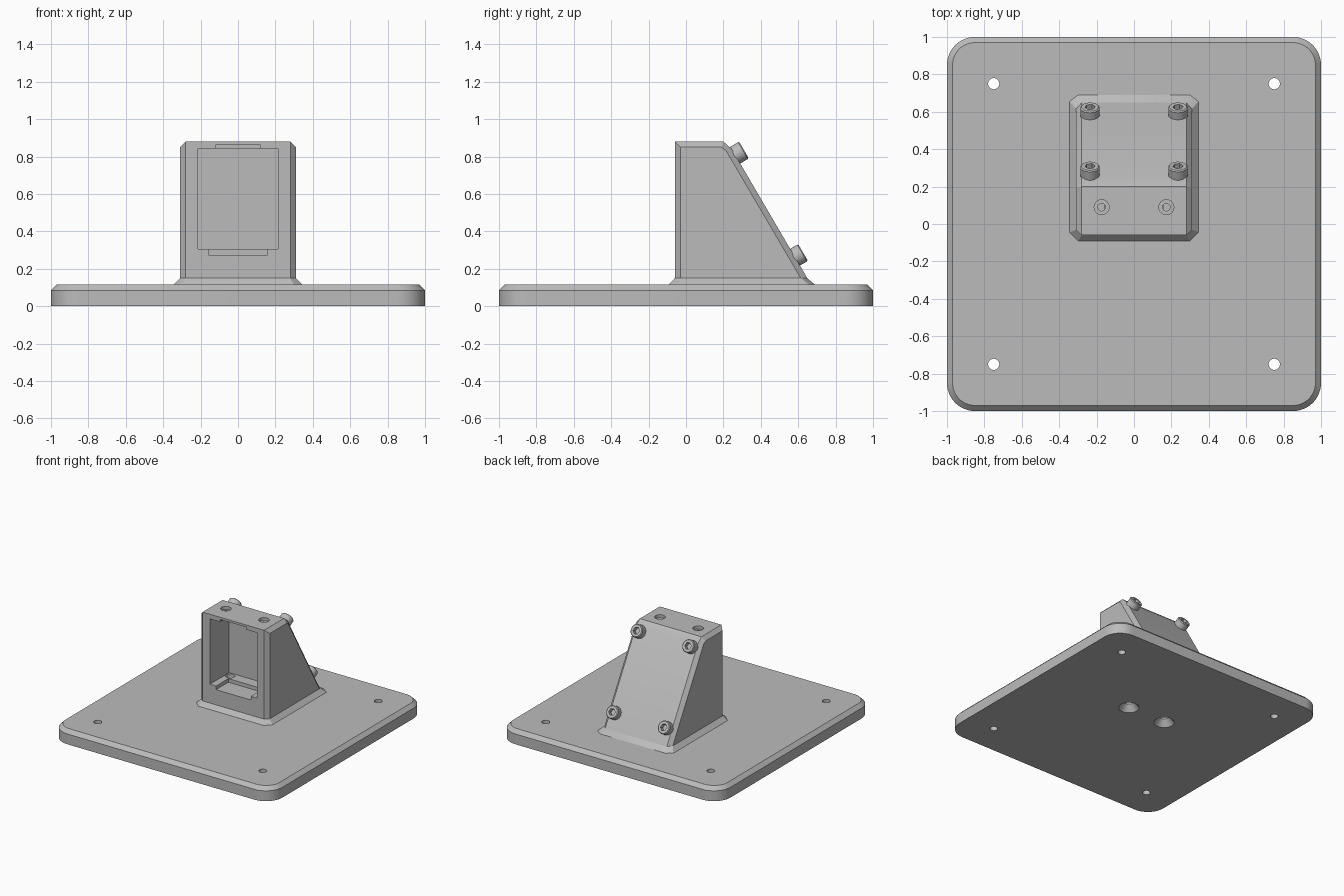
import bpy, bmesh
from math import cos, sin, pi
from mathutils import Vector

cube = bpy.data.objects.get("Cube")
if cube:
    bpy.data.objects.remove(cube, do_unlink=True)

GREY = (0.5, 0.5, 0.5, 1)
grey = bpy.data.materials.new("plain_grey")
grey.use_nodes = True
grey.diffuse_color = GREY
grey.node_tree.nodes["Principled BSDF"].inputs["Base Color"].default_value = GREY


def loft(name, rings):
    """Closed solid through rings with equal point counts."""
    bm = bmesh.new()
    loops = [[bm.verts.new(p) for p in ring] for ring in rings]
    n = len(loops[0])
    for a, b in zip(loops, loops[1:]):
        for i in range(n):
            j = (i + 1) % n
            bm.faces.new((a[i], a[j], b[j], b[i]))
    bm.faces.new(loops[0][::-1])
    bm.faces.new(loops[-1])
    bmesh.ops.recalc_face_normals(bm, faces=bm.faces)
    mesh = bpy.data.meshes.new(name)
    bm.to_mesh(mesh)
    bm.free()
    mesh.materials.append(grey)
    obj = bpy.data.objects.new(name, mesh)
    bpy.context.collection.objects.link(obj)
    return obj


def lathe(name, base, axis, profile, sides=32):
    """Turned solid; profile holds (radius, distance along axis)."""
    base, axis = Vector(base), Vector(axis).normalized()
    u = axis.orthogonal().normalized()
    v = axis.cross(u)
    turn = [2 * pi * i / sides for i in range(sides)]
    return loft(name, [[base + axis * d + (u * cos(t) + v * sin(t)) * r for t in turn]
                       for r, d in profile])


def box(name, x, y0, y1, z0, z1):
    return loft(name, [[(-x, y0, z), (x, y0, z), (x, y1, z), (-x, y1, z)] for z in (z0, z1)])


def rounded_square(half, radius, z):
    ring = []
    for k, (sx, sy) in enumerate(((1, 1), (-1, 1), (-1, -1), (1, -1))):
        for i in range(13):
            t = (k + i / 12) * pi / 2
            c = half - radius
            ring.append((sx * c + radius * cos(t), sy * c + radius * sin(t), z))
    return ring


def octagon(x_in, x_out, y0, y1, y2, y3, z):
    half = [(x_in, y0), (x_out, y1), (x_out, y2), (x_in, y3)]
    return [(x, y, z) for x, y in half] + [(-x, y, z) for x, y in half[::-1]]


def cut(obj, cutters):
    """Subtract every cutter and bake the result."""
    for c in cutters:
        c.hide_render = True
        m = obj.modifiers.new("cut", 'BOOLEAN')
        m.operation, m.solver, m.object = 'DIFFERENCE', 'EXACT', c
    deps = bpy.context.evaluated_depsgraph_get()
    mesh = bpy.data.meshes.new_from_object(obj.evaluated_get(deps))
    obj.modifiers.clear()
    obj.data = mesh


# Base plate with rounded corners and a chamfered rim
base = loft("base_plate", [rounded_square(1, 0.15, 0), rounded_square(1, 0.15, 0.085),
                           rounded_square(0.97, 0.12, 0.115)])

# Sloped-back tower, with chamfered side outlines
outer = [(-0.06, 0.1), (-0.06, 0.88), (0.2, 0.88), (0.245, 0.84), (0.678, 0.1)]
inner = [(-0.03, 0.1), (-0.03, 0.85), (0.19, 0.85), (0.215, 0.83), (0.643, 0.1)]
tower = loft("tower", [[(x, y, z) for y, z in prof] for x, prof in
                       ((-0.31, inner), (-0.28, outer), (0.28, outer), (0.31, inner))])

# Flared foot around the tower
foot = loft("tower_foot", [octagon(0.298, 0.345, -0.092, -0.045, 0.655, 0.69, 0.1),
                           octagon(0.298, 0.345, -0.092, -0.045, 0.655, 0.69, 0.115),
                           octagon(0.28, 0.31, -0.06, -0.03, 0.615, 0.648, 0.15)])

# Cutters for the corner holes, countersunk holes, top holes and front pocket
corner_holes = [lathe("corner_hole_cutter", (x, y, -0.1), (0, 0, 1), [(0.03, 0), (0.03, 0.4)])
                for x in (-0.75, 0.75) for y in (-0.75, 0.75)]
bottom_holes, top_holes = [], []
for x in (-0.173, 0.173):
    bottom_holes.append(lathe("bottom_hole_cutter", (x, 0.147, 0), (0, 0, 1),
                              [(0.085, -0.01), (0.035, 0.05), (0.035, 0.35)]))
    top_holes.append(lathe("top_hole_cutter", (x, 0.09, 0.9), (0, 0, -1),
                           [(0.04, 0), (0.04, 0.045), (0.02, 0.045), (0.02, 0.1)]))
pocket = [box("pocket_cutter", 0.213, -0.2, 0.19, 0.305, 0.842),
          box("top_notch_cutter", 0.12, -0.2, 0.03, 0.8, 0.862),
          box("bottom_notch_cutter", 0.158, -0.2, 0.1, 0.275, 0.35)]

cut(base, corner_holes + bottom_holes)
cut(foot, bottom_holes)
cut(tower, pocket + bottom_holes + top_holes)
parts = [base, foot, tower]

# Socket cap screws on the slope
normal = Vector((0, 0.864, 0.504))
sockets = []
for row, (y, z) in {"upper": (0.31, 0.835), "lower": (0.626, 0.287)}.items():
    for side, x in (("left", 0.235), ("right", -0.235)):
        tip = Vector((x, y, z))
        head = lathe(f"{row}_{side}_screw", tip, -normal,
                     [(0.046, 0), (0.052, 0.006), (0.052, 0.07)])
        socket = lathe("socket_cutter", tip + normal * 0.02, -normal,
                       [(0.028, 0), (0.028, 0.055)], 6)
        cut(head, [socket])
        sockets.append(socket)
        parts.append(head)

for c in corner_holes + bottom_holes + top_holes + pocket + sockets:
    bpy.data.objects.remove(c, do_unlink=True)

# Smooth the round surfaces, keep the edges crisp
bpy.ops.object.select_all(action='DESELECT')
for p in parts:
    p.select_set(True)
bpy.context.view_layer.objects.active = base
bpy.ops.object.shade_smooth_by_angle(angle=pi / 7)
